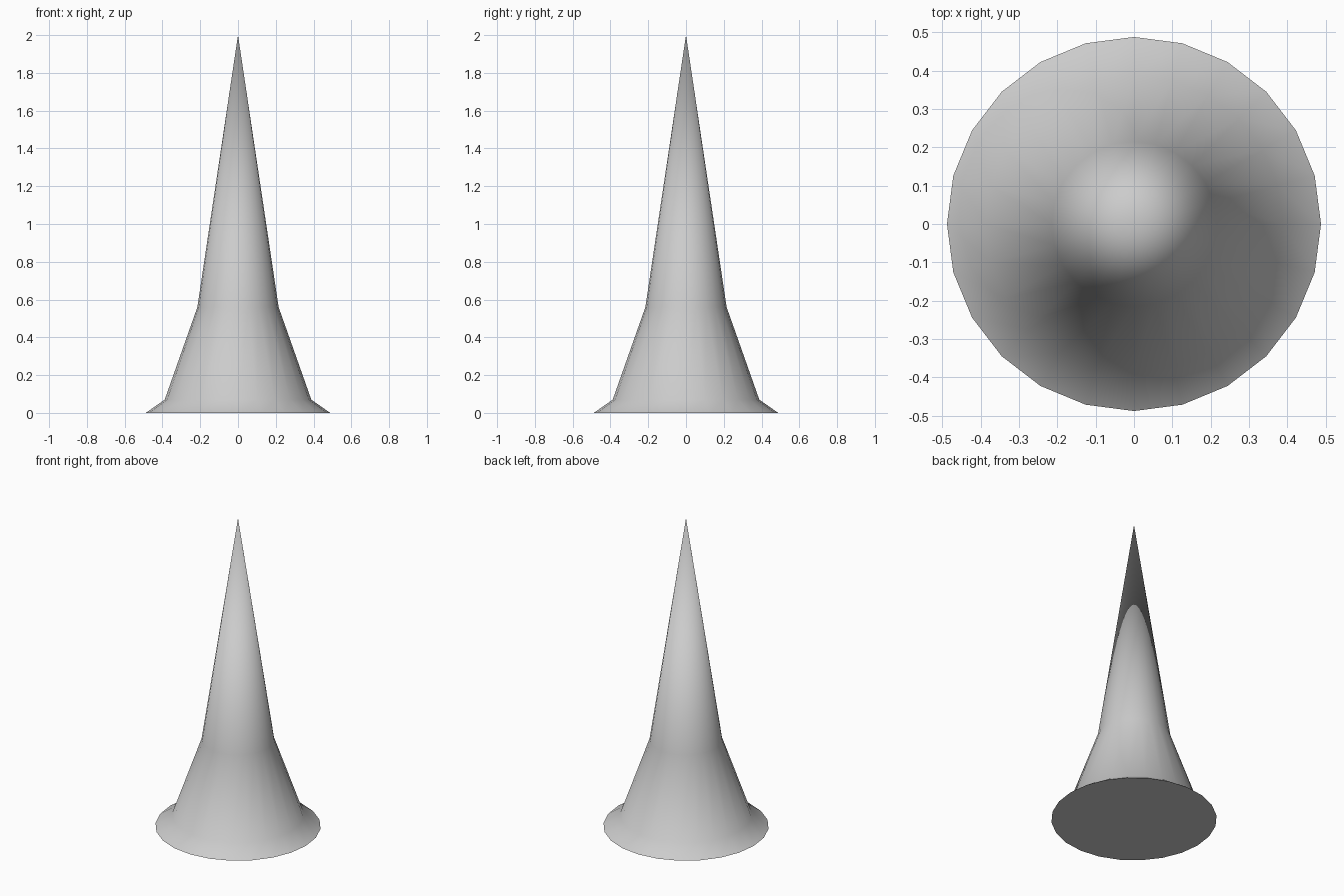
import bpy, bmesh, math

if "Cube" in bpy.data.objects:
    bpy.data.objects.remove(bpy.data.objects["Cube"])

SIDES = 24
# Flared foot, lower skirt, upper shoulder: (radius, height)
PROFILE = [(0.488, 0.0), (0.388, 0.07), (0.215, 0.56)]
TIP_HEIGHT = 2.0

bm = bmesh.new()

# Rings of the spike
rings = []
for r, z in PROFILE:
    rings.append([bm.verts.new((r * math.cos(2 * math.pi * i / SIDES),
                                r * math.sin(2 * math.pi * i / SIDES), z))
                  for i in range(SIDES)])
tip = bm.verts.new((0, 0, TIP_HEIGHT))

# Side walls, pointed top and flat base
for i in range(SIDES):
    j = (i + 1) % SIDES
    for low, high in zip(rings, rings[1:]):
        bm.faces.new((low[i], low[j], high[j], high[i]))
    bm.faces.new((rings[-1][i], rings[-1][j], tip))
bm.faces.new(rings[0][::-1])

mesh = bpy.data.meshes.new("flared_spike")
bm.to_mesh(mesh)
bm.free()
spike = bpy.data.objects.new("flared_spike", mesh)
bpy.context.collection.objects.link(spike)

# Smooth sides, sharp base rim
bpy.context.view_layer.objects.active = spike
spike.select_set(True)
bpy.ops.object.shade_smooth_by_angle(angle=math.radians(60))
